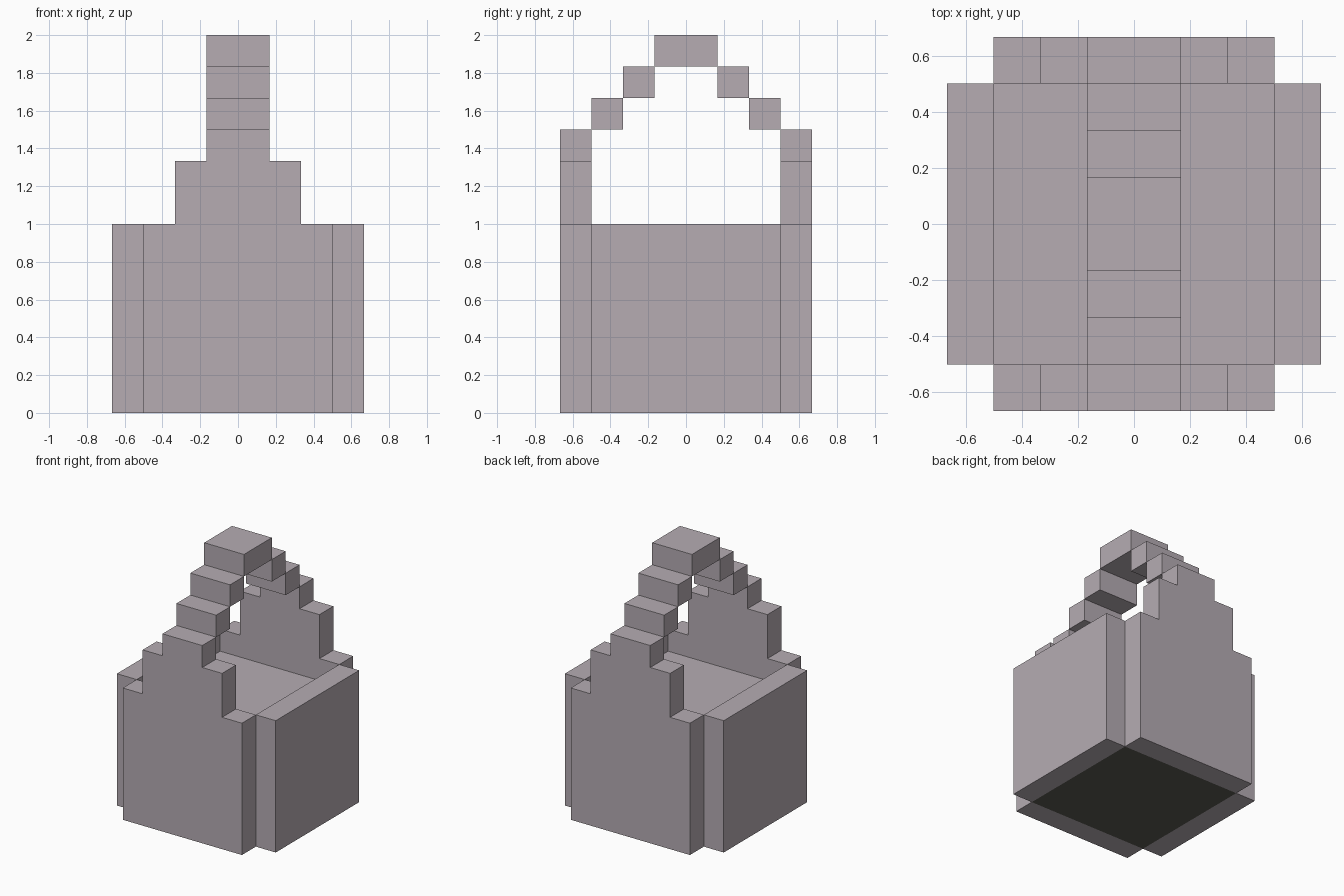
import bpy, bmesh

cube = bpy.data.objects.get("Cube")
if cube:
    bpy.data.objects.remove(cube, do_unlink=True)

U = 1 / 6  # block grid unit


def make_material(name, rgb):
    m = bpy.data.materials.new(name)
    m.use_nodes = True
    m.diffuse_color = (*rgb, 1)
    m.node_tree.nodes["Principled BSDF"].inputs["Base Color"].default_value = (*rgb, 1)
    return m


stone = make_material("mauve grey", (0.465, 0.415, 0.45))
dark = make_material("dark base", (0.105, 0.104, 0.088))


def finish(name, bm, *mats):
    bmesh.ops.recalc_face_normals(bm, faces=bm.faces)
    me = bpy.data.meshes.new(name)
    bm.to_mesh(me)
    bm.free()
    for m in mats:
        me.materials.append(m)
    ob = bpy.data.objects.new(name, me)
    bpy.context.collection.objects.link(ob)
    return ob


def box(name, x, y, z, *mats):
    """Box from (min, max) ranges in grid units."""
    bm = bmesh.new()
    bmesh.ops.create_cube(bm, size=1)
    for v in bm.verts:
        v.co = [U * (r[0] if c < 0 else r[1]) for c, r in zip(v.co, (x, y, z))]
    ob = finish(name, bm, *mats)
    return ob


def gable(name, y0, y1):
    """Stepped end panel, extruded along y."""
    half = [(3, 0), (3, 6), (2, 6), (2, 8), (1, 8), (1, 9)]
    outline = half + [(-x, z) for x, z in reversed(half)]
    bm = bmesh.new()
    face = bm.faces.new([bm.verts.new((x * U, y0 * U, z * U)) for x, z in outline])
    ext = bmesh.ops.extrude_face_region(bm, geom=[face])
    moved = [g for g in ext["geom"] if isinstance(g, bmesh.types.BMVert)]
    bmesh.ops.translate(bm, verts=moved, vec=(0, (y1 - y0) * U, 0))
    return finish(name, bm, stone)


# Stepped end panels and plain side walls
gable("front_panel", -4, -3)
gable("back_panel", 3, 4)
box("left_wall", (3, 4), (-3, 3), (0, 6), stone)
box("right_wall", (-4, -3), (-3, 3), (0, 6), stone)

# Sunken filling with a dark underside
filling = box("filling", (-3, 3), (-3, 3), (0, 5), stone, dark)
for p in filling.data.polygons:
    p.material_index = 1 if p.normal.z < -0.5 else 0

# Stepped handle arching from front to back
for side, s in (("front", -1), ("back", 1)):
    for i, (name, y) in enumerate((("lower", 2), ("upper", 1))):
        box(f"{side}_{name}_handle_step", (-1, 1), sorted((s * y, s * (y + 1))),
            (9 + i, 10 + i), stone)
box("handle_top", (-1, 1), (-1, 1), (11, 12), stone)
